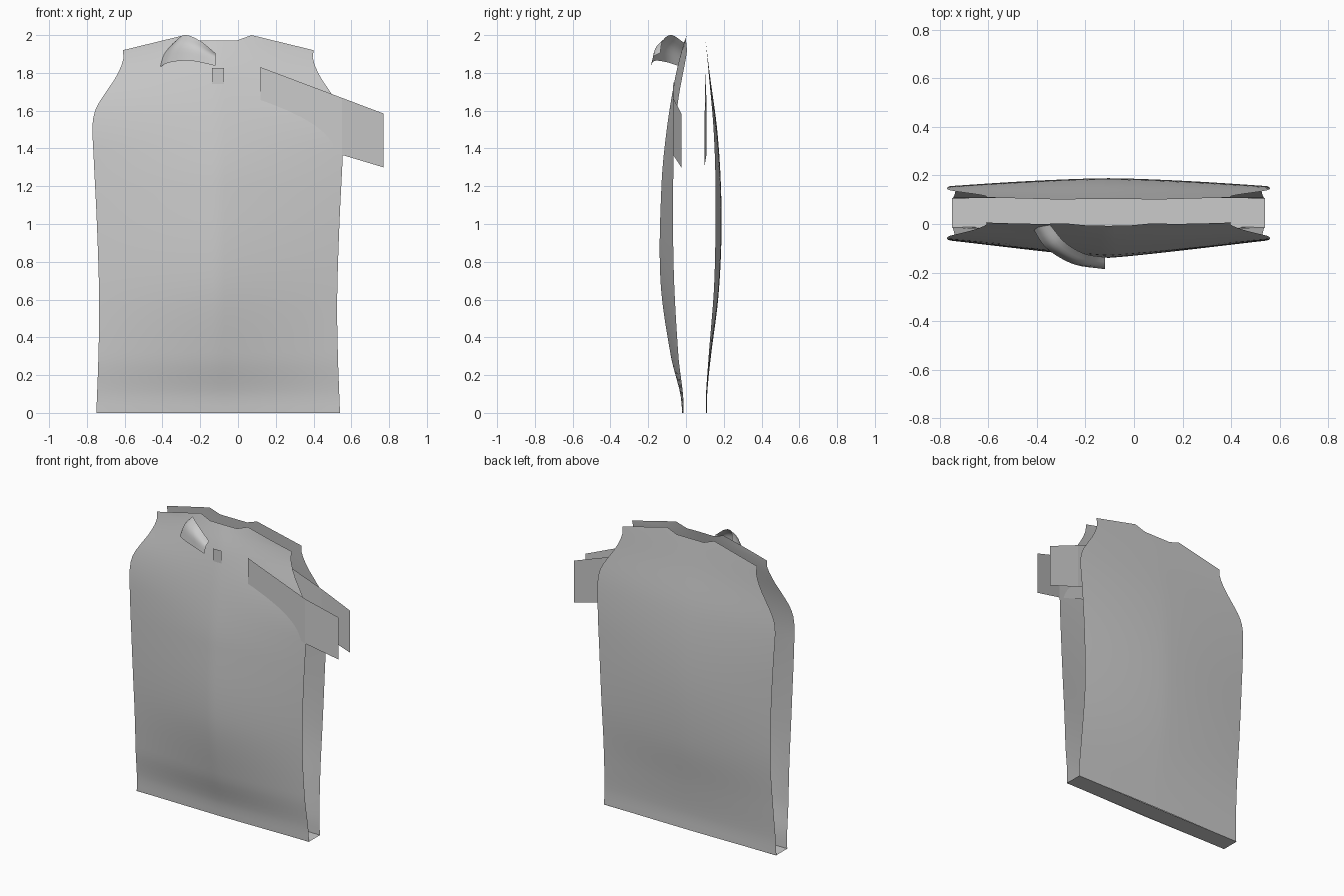
import bpy, bmesh, math

cube = bpy.data.objects.get("Cube")
if cube:
    bpy.data.objects.remove(cube, do_unlink=True)

CENTRE = -0.105     # middle line of the shirt body
SHOULDER = 1.92     # height where the shoulder slope starts
COLS = 40

fabric = bpy.data.materials.new("grey_fabric")
fabric.use_nodes = True
GREY = (0.6, 0.6, 0.6, 1)
fabric.diffuse_color = GREY
fabric.node_tree.nodes["Principled BSDF"].inputs["Base Color"].default_value = GREY


def curve(points, t):
    """Smooth value through (t, value) points."""
    if t <= points[0][0]:
        return points[0][1]
    for i in range(len(points) - 1):
        (t0, a), (t1, b) = points[i], points[i + 1]
        if t <= t1:
            before, after = points[max(i - 1, 0)], points[min(i + 2, len(points) - 1)]
            h = t1 - t0
            m0 = (b - before[1]) / (t1 - before[0]) * h
            m1 = (after[1] - a) / (after[0] - t0) * h
            s = (t - t0) / h
            return ((2*s**3 - 3*s**2 + 1) * a + (s**3 - 2*s**2 + s) * m0
                    + (3*s**2 - 2*s**3) * b + (s**3 - s**2) * m1)
    return points[-1][1]


def sheet(name, rows, flip=False, smooth=True):
    """Thin surface through rows of points."""
    bm = bmesh.new()
    grid = [[bm.verts.new(p) for p in row] for row in rows]
    for low, high in zip(grid, grid[1:]):
        for i in range(len(low) - 1):
            face = [low[i], low[i + 1], high[i + 1], high[i]]
            bm.faces.new(face[::-1] if flip else face)
    bmesh.ops.remove_doubles(bm, verts=bm.verts, dist=0.0005)
    for face in bm.faces:
        face.smooth = smooth
    mesh = bpy.data.meshes.new(name)
    bm.to_mesh(mesh)
    bm.free()
    mesh.materials.append(fabric)
    obj = bpy.data.objects.new(name, mesh)
    bpy.context.collection.objects.link(obj)
    return obj


# Half width of the body by height, including the armhole curve
WIDTH = [(0, .645), (.3, .634), (.6, .63), (1, .642), (1.37, .66), (1.53, .665),
         (1.61, .648), (1.69, .6), (1.78, .54), (1.87, .502), (1.92, .505)]
# Depth by height along the middle line and along the side edges
FRONT_MID = [(0, -.02), (.1, -.03), (.3, -.08), (.7, -.135), (1.2, -.13),
             (1.5, -.102), (1.8, -.052), (2, 0)]
FRONT_EDGE = [(0, -.012), (.1, -.016), (.3, -.04), (.8, -.066), (1.4, -.064),
              (1.65, -.042), (1.92, .006), (2, .008)]
BACK_MID = [(0, .112), (.1, .112), (.3, .132), (.6, .17), (.9, .187), (1.2, .185),
            (1.5, .165), (1.8, .125), (2, .1)]
BACK_EDGE = [(0, .105), (.1, .106), (.3, .12), (.7, .15), (1.2, .156),
             (1.5, .146), (1.8, .12), (1.92, .109), (2, .1)]


def top_height(u):
    """Shoulder slope with a shallow neck dip."""
    a = abs(u)
    if a >= .35:
        return 2 - (2 - SHOULDER) * (a - .35) / .65
    return 1.972 + .028 * max(0, (a - .2) / .15)


def body_panel(name, mid, edge, power, flip):
    def point(u, z, w):
        m, e = curve(mid, z), curve(edge, z)
        return (CENTRE + u * w, m + (e - m) * abs(u) ** power, z)
    us = [2 * i / COLS - 1 for i in range(COLS + 1)]
    rows = []
    for i in range(49):
        z = SHOULDER * i / 48
        rows.append([point(u, z, curve(WIDTH, z)) for u in us])
    for f in (.5, 1):
        rows.append([point(u, SHOULDER + f * (top_height(u) - SHOULDER), WIDTH[-1][1])
                     for u in us])
    return sheet(name, rows, flip)


body_panel("front_panel", FRONT_MID, FRONT_EDGE, 1.15, False)
body_panel("back_panel", BACK_MID, BACK_EDGE, 1.5, True)

# Flat strip closing the hem
sheet("hem_strip", [[(x, y, 0) for x in (CENTRE - .645, CENTRE + .645)]
                    for y in (-.014, .108)], True, False)


# Flat sleeve pieces on the left side
def sleeve(name, depths, flip):
    xs = (.12, .55, .77)
    lower = [(x, y, 1.30 + .3 * (.77 - x)) for x, y in zip(xs, depths)]
    upper = [(x, y, 1.585 + .377 * (.77 - x)) for x, y in zip(xs, depths)]
    sheet(name, [lower, upper], flip, False)


sleeve("front_sleeve", (-.067, -.068, -.025), False)
sleeve("back_sleeve", (.1, .108, .097), True)

# Curved collar flap: lower edge, bulging middle, upper edge
LOWER = [(-.415, -.02, 1.83), (-.36, -.1, 1.856), (-.25, -.165, 1.864), (-.12, -.186, 1.838)]
MIDDLE = [(-.39, -.012, 1.9), (-.325, -.1, 1.945), (-.23, -.158, 1.935), (-.12, -.172, 1.885)]
UPPER = [(-.345, -.004, 1.955), (-.285, -.075, 2.0), (-.205, -.122, 1.972), (-.12, -.137, 1.905)]


def resample(path, steps=16):
    axes = [[(i, p[a]) for i, p in enumerate(path)] for a in range(3)]
    return [tuple(curve(axis, 3 * s / steps) for axis in axes) for s in range(steps + 1)]


lines = [resample(path) for path in (LOWER, MIDDLE, UPPER)]
collar_rows = []
for k in range(9):
    collar_rows.append([tuple(curve([(0, a[i]), (1, b[i]), (2, c[i])], k / 4) for i in range(3))
                        for a, b, c in zip(*lines)])
sheet("collar_flap", collar_rows)

# Small tab below the neck
sheet("neck_tab", [[(x, y, z) for x in (-.138, -.075)]
                   for y, z in ((-.068, 1.74), (-.068, 1.825))], False, False)
